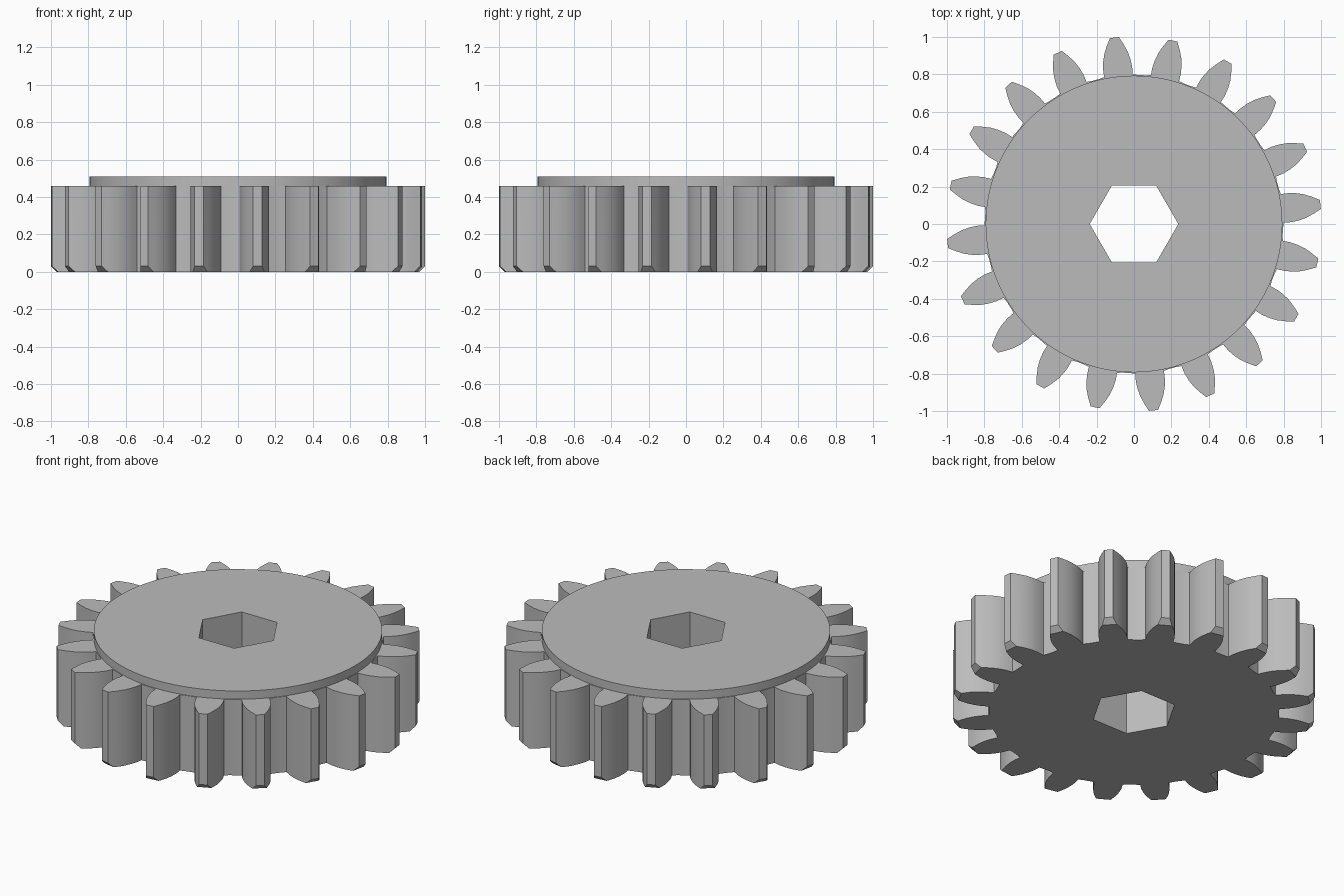
import bpy, bmesh
from math import radians, sin, cos, atan2, hypot
from mathutils import Vector

TEETH, STEP, PHASE = 20, 18, 6
BODY_H, TOTAL_H = 0.46, 0.51
ROOT_R, COLLAR_R, HOLE_R, CHAMFER_R = 0.797, 0.793, 0.237, 0.972

if "Cube" in bpy.data.objects:
    bpy.data.objects.remove(bpy.data.objects["Cube"])

grey = bpy.data.materials.new("plain grey")
grey.use_nodes = True
grey.diffuse_color = (0.5, 0.5, 0.5, 1)
grey.node_tree.nodes["Principled BSDF"].inputs["Base Color"].default_value = (0.5, 0.5, 0.5, 1)


def polar(r, angle):
    return Vector((r * cos(angle), r * sin(angle), 0))


def prism(bm, outline, z0, z1):
    face = bm.faces.new([bm.verts.new((p.x, p.y, z0)) for p in outline])
    top = bmesh.ops.extrude_face_region(bm, geom=[face])["geom"]
    verts = [v for v in top if isinstance(v, bmesh.types.BMVert)]
    bmesh.ops.translate(bm, verts=verts, vec=(0, 0, z1 - z0))
    bmesh.ops.recalc_face_normals(bm, faces=bm.faces)


def make_object(name, bm):
    mesh = bpy.data.meshes.new(name)
    bm.to_mesh(mesh)
    bm.free()
    mesh.materials.append(grey)
    obj = bpy.data.objects.new(name, mesh)
    bpy.context.collection.objects.link(obj)
    return obj


# Gear outline: curved tooth flanks (radius along tooth, half width) and root arcs
flank = [(ROOT_R, 0.077), (0.84, 0.078), (0.88, 0.073), (0.92, 0.063), (0.96, 0.046), (1.002, 0.024)]
tooth = [(x, -h) for x, h in flank] + [(x, h) for x, h in reversed(flank)]
root_half = atan2(0.077, ROOT_R)
gap = radians(STEP) - 2 * root_half
outline = []
for i in range(TEETH):
    a = radians(PHASE + STEP * i)
    outline += [polar(hypot(x, y), a + atan2(y, x)) for x, y in tooth]
    outline += [polar(ROOT_R, a + root_half + gap * t / 3) for t in (1, 2)]

# Toothed body, with the lower tip of every tooth bevelled
bm = bmesh.new()
prism(bm, outline, 0, BODY_H)
for i in range(TEETH):
    d = polar(1, radians(PHASE + STEP * i))
    cut = bmesh.ops.bisect_plane(bm, geom=bm.verts[:] + bm.edges[:] + bm.faces[:],
                                 plane_co=d * CHAMFER_R, plane_no=d - Vector((0, 0, 1)),
                                 clear_outer=True)
    rim = [e for e in cut["geom_cut"] if isinstance(e, bmesh.types.BMEdge)]
    bmesh.ops.holes_fill(bm, edges=rim, sides=0)
bmesh.ops.recalc_face_normals(bm, faces=bm.faces)
body = make_object("gear_body", bm)

# Raised round collar on top
bm = bmesh.new()
prism(bm, [polar(COLLAR_R, radians(3 * i)) for i in range(120)], BODY_H, TOTAL_H)
collar = make_object("top_collar", bm)

# Hexagonal shaft hole through both parts
bm = bmesh.new()
prism(bm, [polar(HOLE_R, radians(60 * i)) for i in range(6)], -0.2, 0.8)
cutter = make_object("hole_cutter", bm)
cutter.hide_render = True
for obj in (body, collar):
    hole = obj.modifiers.new("shaft_hole", "BOOLEAN")
    hole.operation = "DIFFERENCE"
    hole.solver = "EXACT"
    hole.object = cutter
    bpy.ops.object.select_all(action="DESELECT")
    bpy.context.view_layer.objects.active = obj
    obj.select_set(True)
    bpy.ops.object.modifier_apply(modifier=hole.name)
    bpy.ops.object.shade_smooth_by_angle(angle=radians(22))
bpy.data.objects.remove(cutter)
